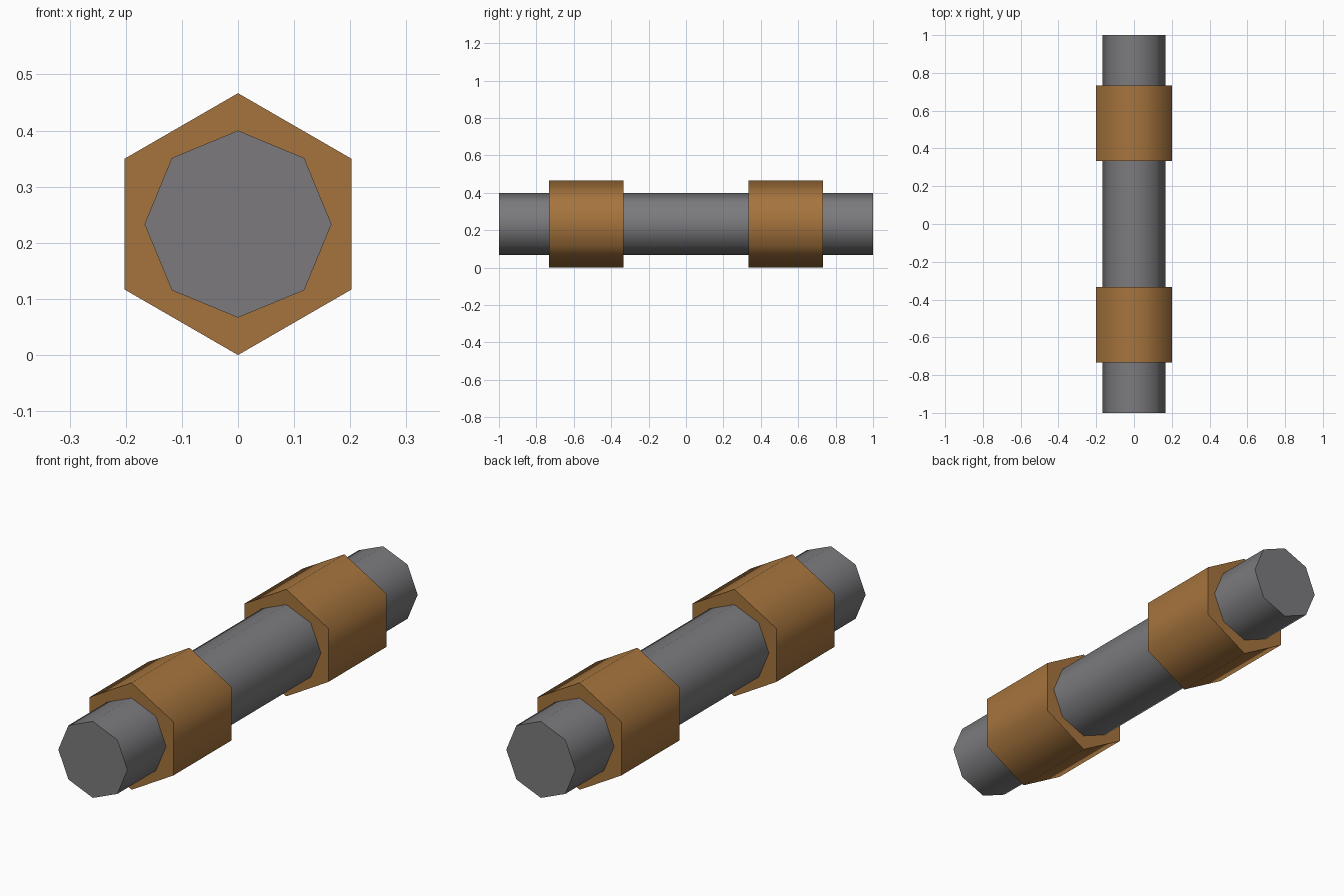
import bpy, bmesh, math
from mathutils import Matrix

if "Cube" in bpy.data.objects:
    bpy.data.objects.remove(bpy.data.objects["Cube"])

AXIS_Z = 0.2333


def material(name, color):
    m = bpy.data.materials.new(name)
    m.diffuse_color = (*color, 1)
    m.use_nodes = True
    m.node_tree.nodes["Principled BSDF"].inputs["Base Color"].default_value = m.diffuse_color
    return m


def prism(name, sides, radius, y, length, mat):
    """Prism along Y with a corner on top, smooth sides and flat sharp-edged ends."""
    bm = bmesh.new()
    bmesh.ops.create_cone(bm, cap_ends=True, segments=sides,
                          radius1=radius, radius2=radius, depth=length)
    top = max(bm.verts, key=lambda v: v.co.y)
    spin = math.pi / 2 - math.atan2(top.co.y, top.co.x)
    bm.transform(Matrix.Rotation(math.pi / 2, 4, 'X') @ Matrix.Rotation(spin, 4, 'Z'))
    for f in bm.faces:
        f.smooth = abs(f.normal.y) < 0.5
    bm.normal_update()
    for f in bm.faces:
        is_end = abs(f.normal.y) > 0.5
        f.smooth = not is_end
        if is_end:
            for e in f.edges:
                e.smooth = False
    me = bpy.data.meshes.new(name)
    bm.to_mesh(me)
    bm.free()
    me.materials.append(mat)
    ob = bpy.data.objects.new(name, me)
    ob.location = (0, y, AXIS_Z)
    bpy.context.collection.objects.link(ob)
    return ob


steel = material("grey_metal", (0.20, 0.195, 0.205))
bronze = material("brown_bronze", (0.38, 0.175, 0.047))

# Long octagonal pipe
prism("pipe", 8, 0.1667, 0, 2.0, steel)

# Two hexagonal collars
for label, side in (("front", -1), ("back", 1)):
    prism(label + "_collar", 6, 0.2333, side * 0.5333, 0.4, bronze)
